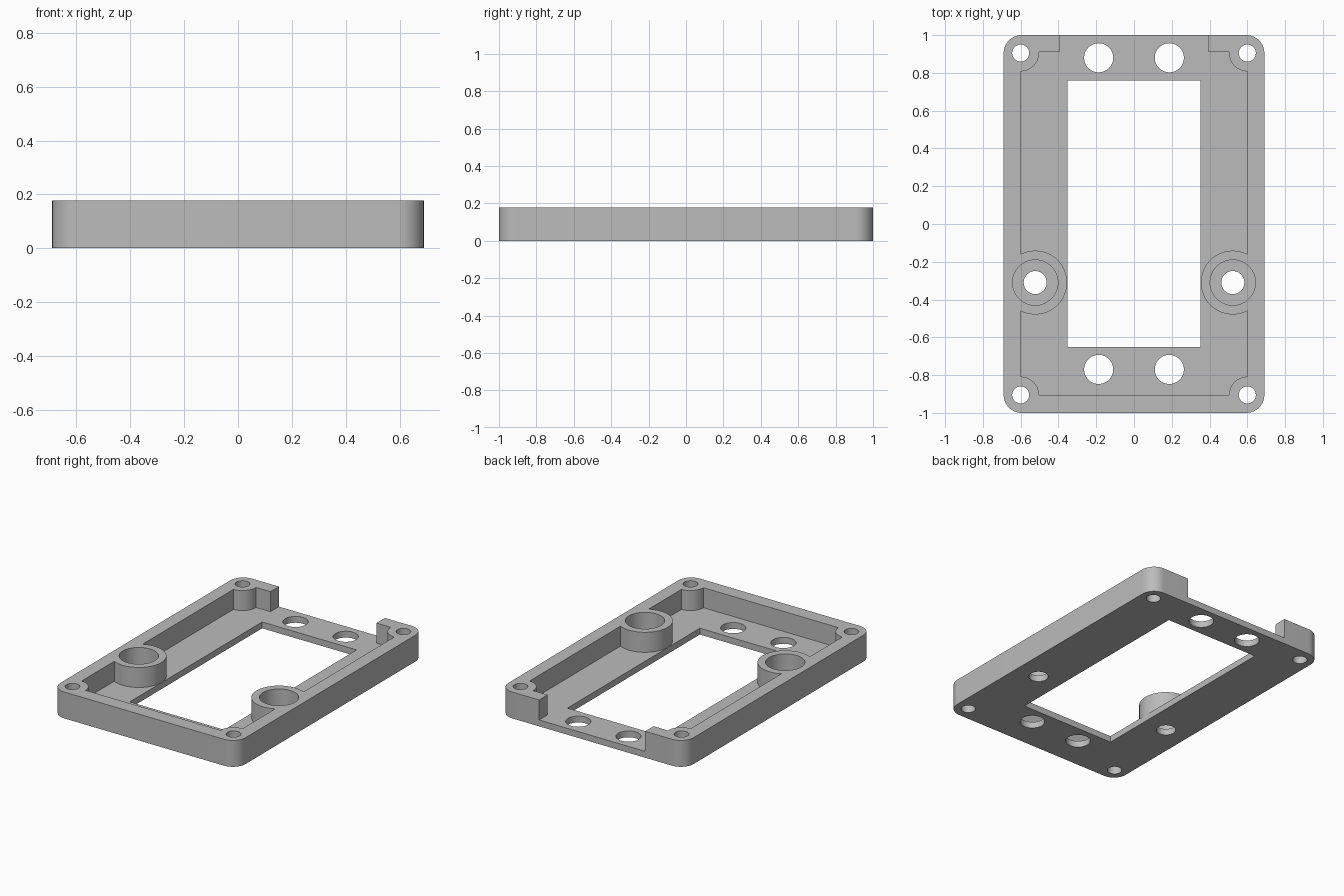
import bpy, bmesh, math

cube = bpy.data.objects.get("Cube")
if cube:
    bpy.data.objects.remove(cube, do_unlink=True)

HALF_X, HALF_Y, HEIGHT = 0.69, 1.0, 0.178
FLOOR = 0.043                       # thickness of the bottom plate
POST = (0.6, 0.905)                 # corner screw posts
BOSS = (0.523, -0.31)               # side bosses
LOW, HIGH = -0.1, 0.3               # reach of through cuts

grey = bpy.data.materials.new("light grey")
grey.use_nodes = True
colour = (0.5, 0.5, 0.5, 1)
grey.diffuse_color = colour
grey.node_tree.nodes["Principled BSDF"].inputs["Base Color"].default_value = colour


def circle(x, y, r, n=64):
    return [(x + r * math.cos(2 * math.pi * i / n),
             y + r * math.sin(2 * math.pi * i / n)) for i in range(n)]


def rectangle(x0, y0, x1, y1):
    return [(x0, y0), (x1, y0), (x1, y1), (x0, y1)]


def rounded_rectangle(hx, hy, r, n=16):
    points = []
    for k, (sx, sy) in enumerate([(1, 1), (-1, 1), (-1, -1), (1, -1)]):
        for i in range(n + 1):
            a = math.pi / 2 * (k + i / n)
            points.append((sx * (hx - r) + r * math.cos(a),
                           sy * (hy - r) + r * math.sin(a)))
    return points


def prisms(name, outlines, z0, z1):
    """One object made of separate vertical prisms."""
    bm = bmesh.new()
    for outline in outlines:
        face = bm.faces.new([bm.verts.new((x, y, z0)) for x, y in outline])
        new = bmesh.ops.extrude_face_region(bm, geom=[face])["geom"]
        bmesh.ops.translate(bm, vec=(0, 0, z1 - z0),
                            verts=[v for v in new if isinstance(v, bmesh.types.BMVert)])
    bmesh.ops.recalc_face_normals(bm, faces=bm.faces[:])
    mesh = bpy.data.meshes.new(name)
    bm.to_mesh(mesh)
    bm.free()
    obj = bpy.data.objects.new(name, mesh)
    bpy.context.collection.objects.link(obj)
    return obj


def cut(obj, cutter):
    """Subtract the cutter, apply the result and remove the cutter."""
    cutter.hide_render = True
    mod = obj.modifiers.new("cut", "BOOLEAN")
    mod.operation, mod.solver, mod.object = "DIFFERENCE", "EXACT", cutter
    bpy.context.view_layer.update()
    graph = bpy.context.evaluated_depsgraph_get()
    mesh = bpy.data.meshes.new_from_object(obj.evaluated_get(graph))
    obj.modifiers.clear()
    obj.data = mesh
    bpy.data.objects.remove(cutter, do_unlink=True)


def mirrored(x, y, r):
    return [circle(s * x, y, r) for s in (-1, 1)]


corners = [(sx * POST[0], sy * POST[1]) for sx in (-1, 1) for sy in (-1, 1)]

# Cavity, open at the back, leaving the corner posts and bosses standing
right_half = [(0.6, -0.905), (0.6, 0.91), (0.395, 0.91), (0.395, 1.1)]
outline = right_half + [(-x, y) for x, y in reversed(right_half)]
cavity = prisms("cavity_cutter", [outline], FLOOR, HIGH)
standing = [circle(x, y, 0.097) for x, y in corners] + mirrored(*BOSS, 0.169)
cut(cavity, prisms("post_cutter", standing, LOW, HIGH + 0.1))

# Tray body with rounded corners
tray = prisms("tray", [rounded_rectangle(HALF_X, HALF_Y, 0.095)], 0, HEIGHT)
cut(tray, cavity)

# Wide bores in the bosses
cut(tray, prisms("bore_cutter", mirrored(*BOSS, 0.12), FLOOR, HIGH))

# Window and all through holes
holes = [rectangle(-0.352, -0.65, 0.352, 0.76)]
holes += [circle(x, y, 0.045) for x, y in corners]
holes += mirrored(*BOSS, 0.061)
holes += mirrored(0.187, 0.88, 0.077) + mirrored(0.187, -0.77, 0.077)
cut(tray, prisms("hole_cutter", holes, LOW, HIGH))

# Finish
tray.data.name = "tray"
tray.data.materials.clear()
tray.data.materials.append(grey)
for face in tray.data.polygons:
    face.material_index = 0
bpy.ops.object.select_all(action="DESELECT")
tray.select_set(True)
bpy.context.view_layer.objects.active = tray
bpy.ops.object.shade_smooth_by_angle(angle=math.radians(30))
